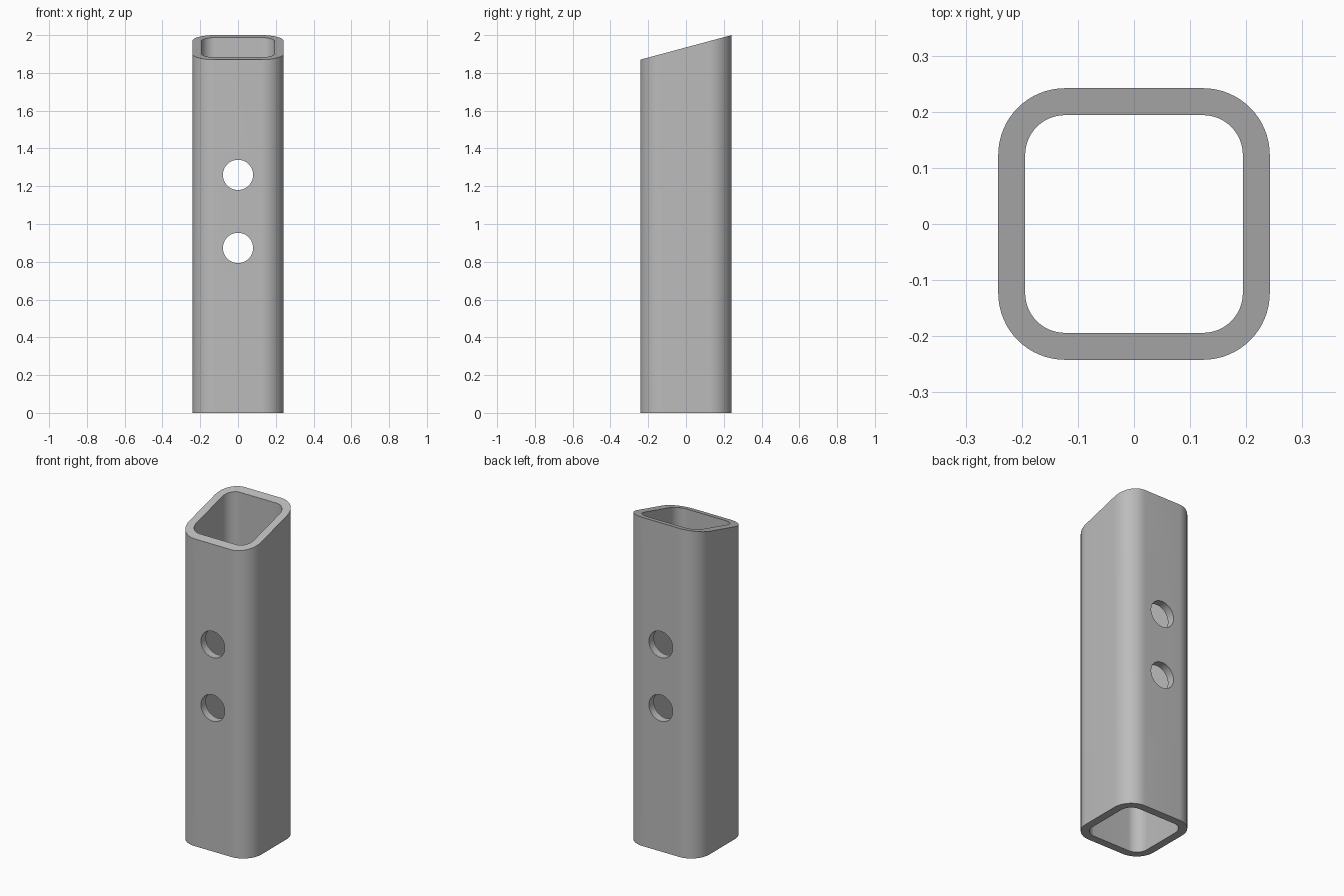
import bpy, bmesh
from math import sin, cos, pi, radians

cube = bpy.data.objects.get("Cube")
if cube:
    bpy.data.objects.remove(cube, do_unlink=True)

HALF, WALL, CORNER = 0.242, 0.048, 0.119
FRONT_TOP, BACK_TOP = 1.87, 2.0
HOLE_RADIUS, HOLE_HEIGHTS = 0.08, (0.873, 1.26)
ARC_STEPS = 16

grey = bpy.data.materials.new("plain grey")
grey.use_nodes = True
colour = (0.5, 0.5, 0.5, 1)
grey.diffuse_color = colour
grey.node_tree.nodes["Principled BSDF"].inputs["Base Color"].default_value = colour


def rounded_square(half, radius):
    """Outline points of a square with rounded corners."""
    points, c = [], half - radius
    for k, (sx, sy) in enumerate(((1, 1), (-1, 1), (-1, -1), (1, -1))):
        for i in range(ARC_STEPS + 1):
            a = (k + i / ARC_STEPS) * pi / 2
            points.append((sx * c + radius * cos(a), sy * c + radius * sin(a)))
    return points


def mitre(y):
    """Height of the slanted top end."""
    return FRONT_TOP + (BACK_TOP - FRONT_TOP) * (y + HALF) / (2 * HALF)


# Hollow tube: outer and inner walls joined by flat rims
bm = bmesh.new()
outer = rounded_square(HALF, CORNER)
inner = rounded_square(HALF - WALL, CORNER - WALL)
loops = [[bm.verts.new((x, y, mitre(y) if top else 0)) for x, y in outline]
         for outline, top in ((outer, False), (outer, True), (inner, True), (inner, False))]
n = len(outer)
for k in range(4):
    a, b = loops[k], loops[(k + 1) % 4]
    for i in range(n):
        j = (i + 1) % n
        bm.faces.new((a[i], a[j], b[j], b[i]))
bmesh.ops.recalc_face_normals(bm, faces=bm.faces)
mesh = bpy.data.meshes.new("square_tube")
bm.to_mesh(mesh)
bm.free()
mesh.materials.append(grey)
tube = bpy.data.objects.new("square_tube", mesh)
bpy.context.collection.objects.link(tube)

# Round holes drilled through the front and back walls
cutters = []
for z in HOLE_HEIGHTS:
    bpy.ops.mesh.primitive_cylinder_add(vertices=64, radius=HOLE_RADIUS, depth=1,
                                        location=(0, 0, z), rotation=(pi / 2, 0, 0))
    cutter = bpy.context.object
    cutter.name = "hole_cutter"
    cutter.hide_render = True
    cutter.data.materials.append(grey)
    cut = tube.modifiers.new("hole", 'BOOLEAN')
    cut.operation, cut.solver, cut.object = 'DIFFERENCE', 'EXACT', cutter
    cutters.append(cutter)

bpy.ops.object.select_all(action='DESELECT')
tube.select_set(True)
bpy.context.view_layer.objects.active = tube
for name in [m.name for m in tube.modifiers]:
    bpy.ops.object.modifier_apply(modifier=name)
for cutter in cutters:
    bpy.data.objects.remove(cutter, do_unlink=True)
bpy.ops.object.shade_smooth_by_angle(angle=radians(30))
